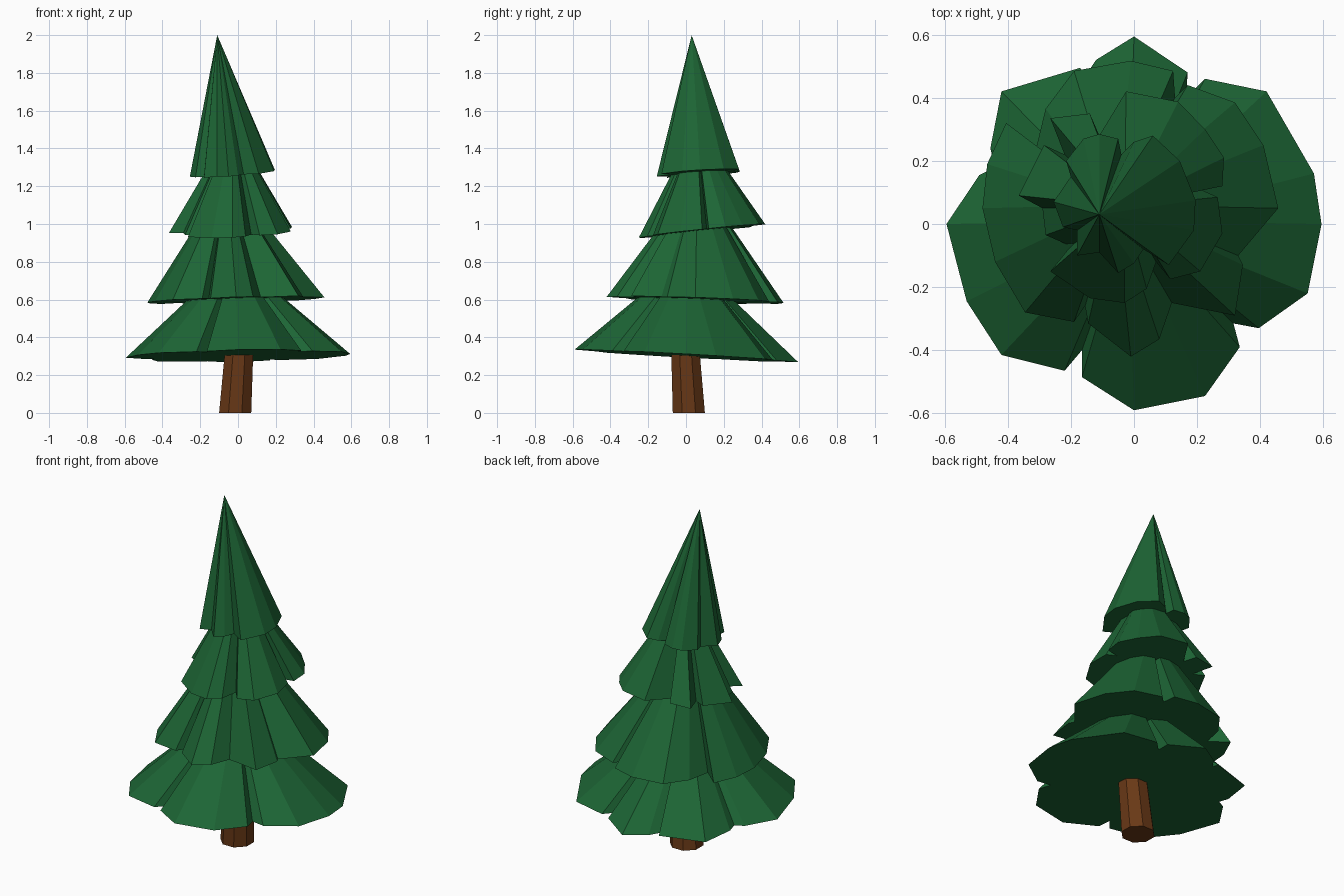
import bpy, bmesh, math

def material(name, rgb):
    m = bpy.data.materials.new(name)
    m.diffuse_color = (*rgb, 1)
    return m

green = material("needles", (0.012, 0.13, 0.035))
brown = material("bark", (0.14, 0.04, 0.008))

def finish(name, bm, mat):
    bmesh.ops.recalc_face_normals(bm, faces=bm.faces)
    me = bpy.data.meshes.new(name)
    bm.to_mesh(me)
    bm.free()
    me.materials.append(mat)
    ob = bpy.data.objects.new(name, me)
    bpy.context.collection.objects.link(ob)

def tier(name, outline, z, slope, apex):
    """Pleated cone with a notched, tilted flat underside."""
    bm = bmesh.new()
    tip = bm.verts.new(apex)
    rim = [bm.verts.new((x, y, z + slope[0] * x + slope[1] * y)) for x, y in outline]
    for a, b in zip(rim, rim[1:] + rim[:1]):
        bm.faces.new((a, b, tip))
    bm.faces.new(rim)
    finish(name, bm, green)

# trunk: leaning eight-sided taper
bm = bmesh.new()
rings = []
for cx, cy, z, r in [(-0.015, 0.015, 0, 0.092), (0.008, -0.005, 0.36, 0.08)]:
    rings.append([bm.verts.new((cx + r * math.cos(math.tau * (i + .5) / 8),
                                cy + r * math.sin(math.tau * (i + .5) / 8), z))
                  for i in range(8)])
for i in range(8):
    j = (i + 1) % 8
    bm.faces.new((rings[0][i], rings[0][j], rings[1][j], rings[1][i]))
for ring in rings:
    bm.faces.new(ring)
finish("trunk", bm, brown)

# foliage tiers, outlines clockwise from the back
tier("lower_foliage",
     [(0, .594), (.17, .48), (.165, .40), (.225, .46), (.42, .42), (.57, .16),
      (.594, 0), (.55, -.22), (.395, -.33), (.315, -.315), (.335, -.39),
      (.225, -.545), (0, -.59), (-.165, -.485), (-.165, -.40), (-.22, -.465),
      (-.42, -.415), (-.53, -.245), (-.594, 0), (-.49, .155), (-.44, .18),
      (-.455, .24), (-.42, .42), (-.17, .495), (-.16, .46), (-.12, .52)],
     .302, (.017, -.056), (-.02, .01, .83))

tier("lower_middle_foliage",
     [(-.01, .517), (.124, .485), (.13, .40), (.17, .44), (.32, .385), (.41, .25),
      (.457, .05), (.33, -.10), (.345, -.13), (.32, -.29), (.12, -.25),
      (.08, -.365), (-.01, -.42), (-.145, -.315), (-.155, -.26), (-.19, -.31),
      (-.345, -.28), (-.44, -.12), (-.48, .05), (-.465, .19), (-.405, .32),
      (-.31, .24), (-.28, .365), (-.19, .485)],
     .6, (.03, -.035), (-.06, .06, 1.25))

tier("upper_middle_foliage",
     [(-.025, .42), (.14, .387), (.225, .30), (.285, .21), (.28, .12), (.21, .11),
      (.265, .085), (.28, -.03), (.21, -.15), (.115, -.175), (.07, -.12),
      (.04, -.205), (-.03, -.25), (-.14, -.235), (-.265, -.15), (-.2, -.07),
      (-.28, -.035), (-.29, .05), (-.365, .09), (-.285, .25), (-.22, .22),
      (-.265, .335), (-.14, .35), (-.11, .28)],
     .955, (.03, .105), (-.03, .055, 1.52))

tier("top_foliage",
     [(-.11, .285), (-.05, .27), (-.04, .22), (0, .26), (.06, .28), (.145, .2),
      (.195, .075), (.19, -.02), (.11, -.13), (.03, -.08), (0, -.125),
      (-.05, -.155), (-.11, -.09), (-.18, -.10), (-.18, -.02), (-.225, -.01),
      (-.255, .07), (-.2, .15), (-.215, .2), (-.16, .27)],
     1.266, (.08, .07), (-.11, .03, 2))
